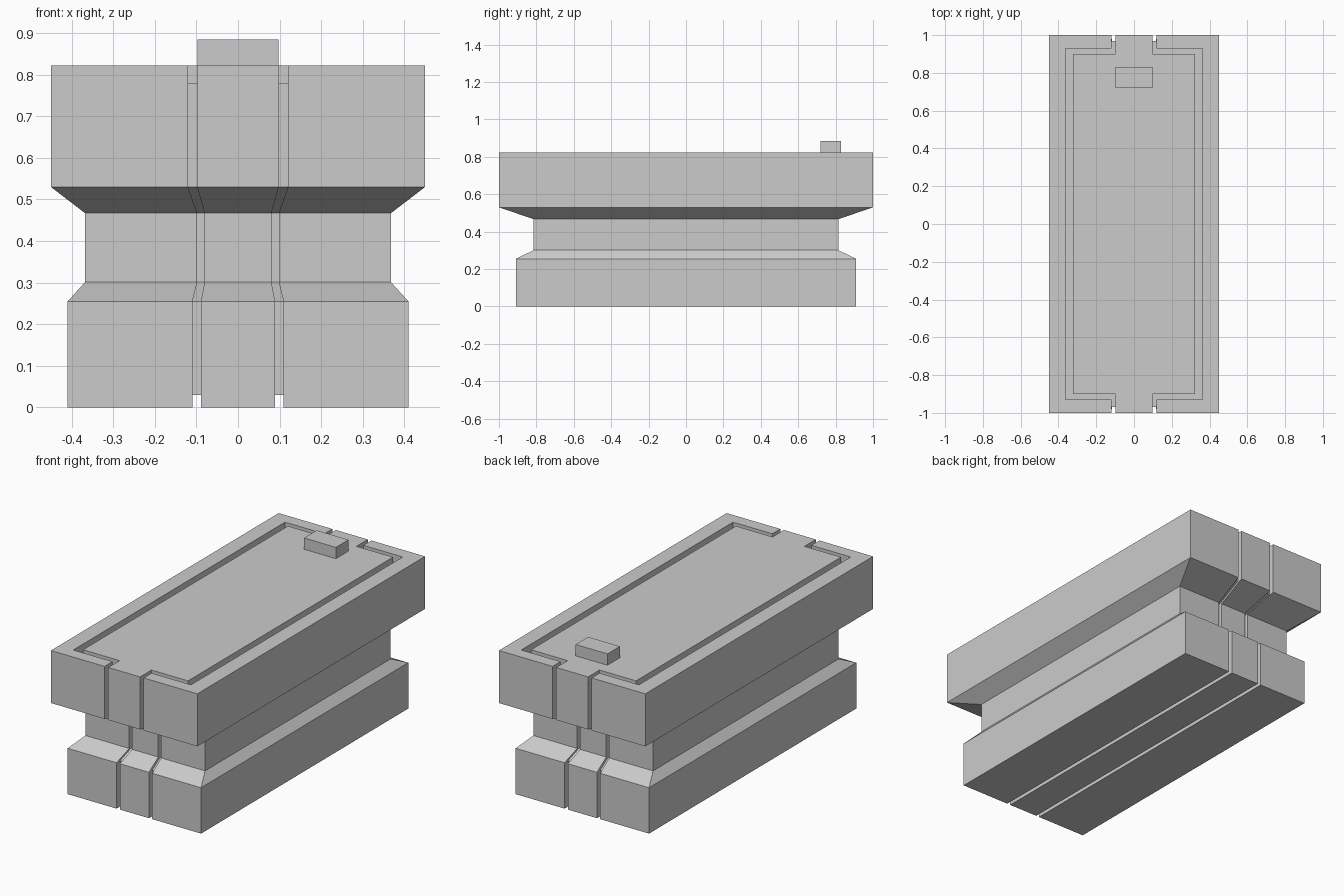
import bpy, bmesh

if "Cube" in bpy.data.objects:
    bpy.data.objects.remove(bpy.data.objects["Cube"])

# Body levels: z, half width x, half length y
LEVELS = [(0, .41, .91), (.255, .41, .91), (.301, .368, .815),
          (.467, .368, .815), (.53, .45, 1.0), (.822, .45, 1.0)]


def make_object(name, bm):
    bmesh.ops.recalc_face_normals(bm, faces=bm.faces)
    mesh = bpy.data.meshes.new(name)
    bm.to_mesh(mesh)
    bm.free()
    ob = bpy.data.objects.new(name, mesh)
    bpy.context.collection.objects.link(ob)
    return ob


def loft(name, rings):
    bm = bmesh.new()
    loops = [[bm.verts.new(p) for p in r] for r in rings]
    n = len(loops[0])
    for a, b in zip(loops, loops[1:]):
        for i in range(n):
            j = (i + 1) % n
            bm.faces.new((a[i], a[j], b[j], b[i]))
    bm.faces.new(loops[0])
    bm.faces.new(loops[-1])
    return make_object(name, bm)


def cut(target, cutter):
    cutter.hide_render = True
    mod = target.modifiers.new("groove", 'BOOLEAN')
    mod.operation = 'DIFFERENCE'
    mod.solver = 'EXACT'
    mod.object = cutter
    bpy.context.view_layer.objects.active = target
    bpy.ops.object.modifier_apply(modifier=mod.name)
    bpy.data.objects.remove(cutter)


# Waisted body
body = loft("body", [[(-x, -y, z), (x, -y, z), (x, y, z), (-x, y, z)]
                     for z, x, y in LEVELS])

# Half path of the narrow channel: inner y, inner z, outer y, outer z, x from, x to
D, OUT = .03, .06
half = []
for i, (z, hx, hy) in enumerate(LEVELS):
    zi, zo = (D, -OUT) if i == 0 else (.9, .9) if i == 5 else (z, z)
    half.append((hy - D, zi, hy + OUT, zo, hx * .218, hx * .267))

# C-shaped groove outline on the top face
end = [(.098, 1.1), (.098, .90), (.323, .90)]
end_out = [(.362, .93), (.12, .93), (.12, 1.1)]
outline = (end + [(x, -y) for x, y in reversed(end)]
           + [(x, -y) for x, y in reversed(end_out)] + end_out)

for s in (1, -1):
    # Channel running down the back, under the base and up the front
    path = [(n, 1) for n in reversed(half)] + [(n, -1) for n in half]
    cut(body, loft("channel_cutter", [
        [(s * x0, e * yi, zi), (s * x1, e * yi, zi),
         (s * x1, e * yo, zo), (s * x0, e * yo, zo)]
        for (yi, zi, yo, zo, x0, x1), e in path]))
    # Top groove
    cut(body, loft("top_groove_cutter",
                   [[(s * x, y, z) for x, y in outline] for z in (.78, .9)]))

# Small raised block near the back of the top
loft("top_block", [[(-.098, .72, z), (.098, .72, z), (.098, .83, z), (-.098, .83, z)]
                   for z in (.822, .885)])
